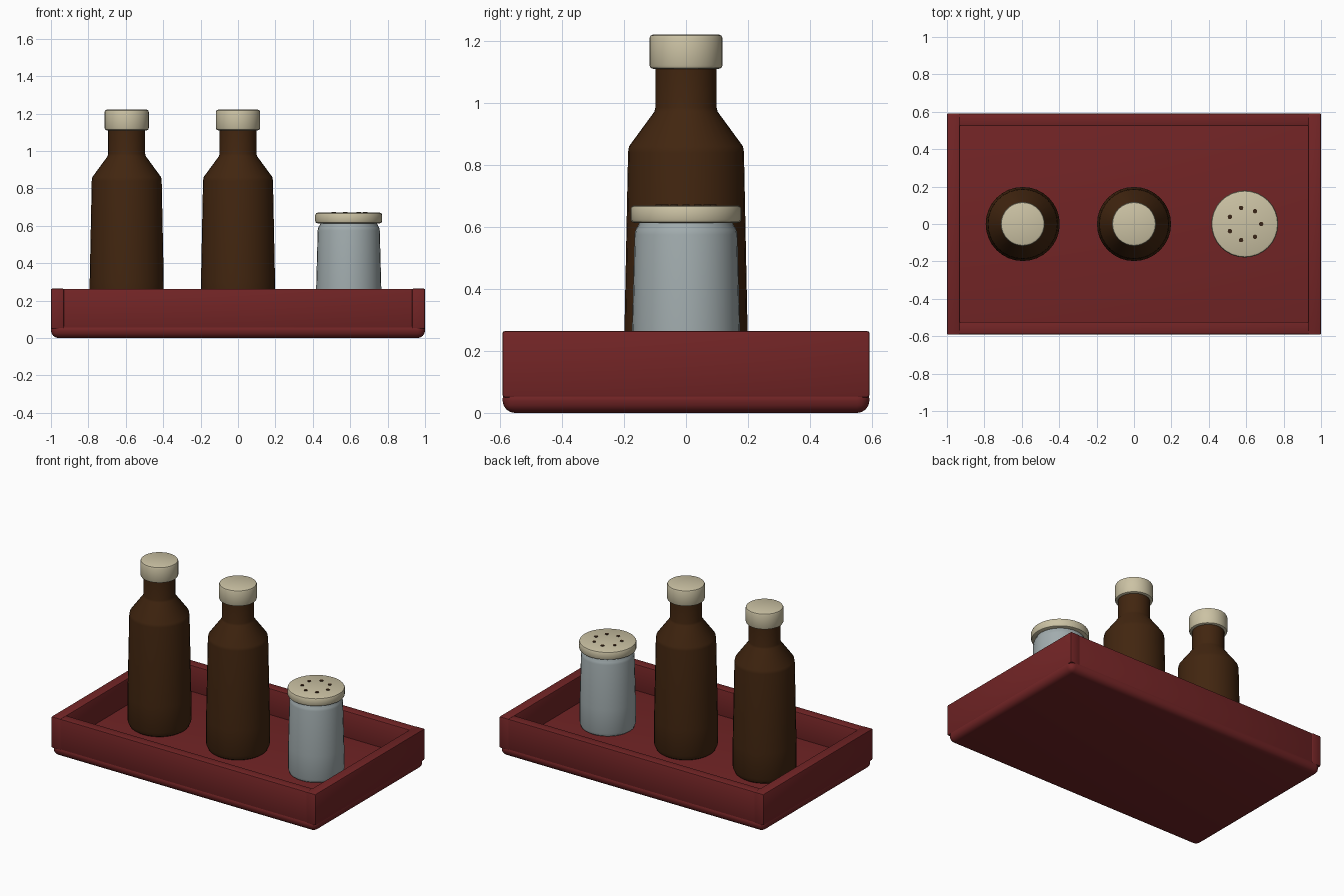
import bpy, bmesh, math

if "Cube" in bpy.data.objects:
    bpy.data.objects.remove(bpy.data.objects["Cube"])


def material(name, rgb):
    m = bpy.data.materials.new(name)
    m.diffuse_color = (*rgb, 1)
    m.use_nodes = True
    m.node_tree.nodes["Principled BSDF"].inputs["Base Color"].default_value = m.diffuse_color
    return m


RED = material("dark red", (0.17, 0.018, 0.019))
BROWN = material("brown glass", (0.054, 0.019, 0.005))
CREAM = material("cream", (0.60, 0.54, 0.37))
GREY = material("pale grey glass", (0.36, 0.415, 0.425))
DARK = material("dark hole", (0.04, 0.018, 0.008))


def finish(name, bm, mat):
    bmesh.ops.recalc_face_normals(bm, faces=bm.faces)
    me = bpy.data.meshes.new(name)
    bm.to_mesh(me)
    bm.free()
    me.materials.append(mat)
    ob = bpy.data.objects.new(name, me)
    bpy.context.collection.objects.link(ob)
    bpy.ops.object.select_all(action='DESELECT')
    ob.select_set(True)
    bpy.context.view_layer.objects.active = ob
    bpy.ops.object.shade_smooth_by_angle(angle=math.radians(30))
    return ob


def box(name, lo, hi, mat, bevel, segments):
    bm = bmesh.new()
    bmesh.ops.create_cube(bm, size=1)
    for v in bm.verts:
        v.co = [(a + b) / 2 + c * (b - a) for a, b, c in zip(lo, hi, v.co)]
    bmesh.ops.bevel(bm, geom=bm.edges[:], offset=bevel, segments=segments,
                    profile=0.5, affect='EDGES')
    return finish(name, bm, mat)


def lathe(name, x, y, profile, mat, sides=32):
    # closed solid of revolution from (radius, height) points
    bm = bmesh.new()
    rings = []
    for r, z in profile:
        rings.append([bm.verts.new((x + r * math.cos(2 * math.pi * i / sides),
                                    y + r * math.sin(2 * math.pi * i / sides), z))
                      for i in range(sides)])
    for a, b in zip(rings, rings[1:]):
        for i in range(sides):
            j = (i + 1) % sides
            bm.faces.new((a[i], a[j], b[j], b[i]))
    bm.faces.new(rings[0])
    bm.faces.new(rings[-1])
    return finish(name, bm, mat)


def rounded_disc(r, z0, z1, b):
    k = 0.3 * b
    return [(r - b, z0), (r - k, z0 + k), (r, z0 + b),
            (r, z1 - b), (r - k, z1 - k), (r - b, z1)]


# Tray: rounded base, full-depth end walls, long walls between them
FLOOR = 0.085
box("tray_base", (-1, -0.592, 0), (1, 0.592, FLOOR), RED, 0.04, 4)
for s, side in ((-1, "left"), (1, "right")):
    x0, x1 = sorted((s * 0.93, s))
    box(f"tray_wall_{side}", (x0, -0.592, 0.05), (x1, 0.592, 0.264), RED, 0.007, 2)
for s, side in ((-1, "front"), (1, "back")):
    y0, y1 = sorted((s * 0.523, s * 0.59))
    box(f"tray_wall_{side}", (-0.935, y0, 0.05), (0.935, y1, 0.263), RED, 0.007, 2)

# Two tapered bottles with caps
bottle = [(0.165, FLOOR - 0.003), (0.186, 0.097), (0.198, 0.125), (0.198, 0.30),
          (0.187, 0.84), (0.184, 0.86), (0.102, 0.972), (0.099, 0.985), (0.099, 1.12)]
for n, x in enumerate((-0.595, 0), 1):
    lathe(f"bottle_{n}", x, 0, bottle, BROWN)
    lathe(f"bottle_cap_{n}", x, 0, rounded_disc(0.118, 1.11, 1.221, 0.012), CREAM)

# Shaker jar with a perforated lid
SX = 0.592
jar = [(0.155, FLOOR - 0.003), (0.168, 0.092), (0.174, 0.11), (0.174, 0.27),
       (0.166, 0.575), (0.163, 0.59), (0.152, 0.61), (0.152, 0.625)]
lathe("shaker_jar", SX, 0, jar, GREY)
lathe("shaker_lid", SX, 0, rounded_disc(0.179, 0.613, 0.67, 0.012), CREAM)
for i in range(7):
    a = 2 * math.pi * i / 7
    lathe(f"shaker_hole_{i + 1}", SX + 0.088 * math.cos(a), 0.088 * math.sin(a),
          [(0.012, 0.667), (0.012, 0.673)], DARK, 12)
